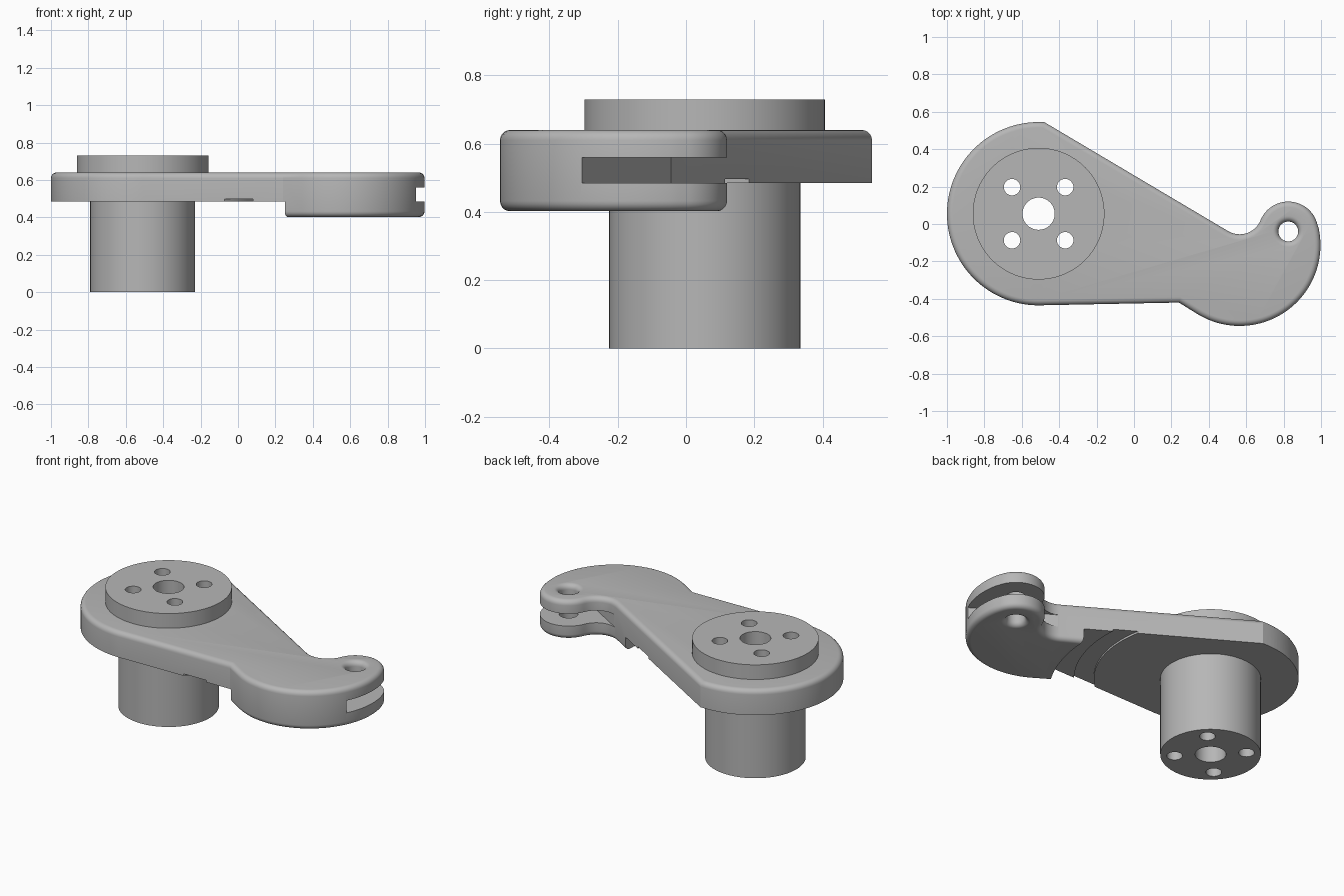
import bpy, bmesh
from math import sin, cos, radians, pi

if "Cube" in bpy.data.objects:
    bpy.data.objects.remove(bpy.data.objects["Cube"])

grey = bpy.data.materials.new("machined_grey")
grey.use_nodes = True
COLOUR = (0.47, 0.47, 0.47, 1)
grey.diffuse_color = COLOUR
grey.node_tree.nodes["Principled BSDF"].inputs["Base Color"].default_value = COLOUR

PIVOT = (-0.51, 0.055)      # axis of post and disc
EYE = (0.825, -0.04)        # axis of the pin hole in the hook
FLOOR, TOP, JAW = 0.485, 0.64, 0.402


def arc(center, r, a0, a1, step=3):
    n = max(2, round(abs(a1 - a0) / step))
    angles = [radians(a0 + (a1 - a0) * i / n) for i in range(n)]
    return [(center[0] + r * cos(a), center[1] + r * sin(a)) for a in angles]


def finish(bm, name):
    bmesh.ops.recalc_face_normals(bm, faces=bm.faces)
    mesh = bpy.data.meshes.new(name)
    bm.to_mesh(mesh)
    bm.free()
    mesh.materials.append(grey)
    obj = bpy.data.objects.new(name, mesh)
    bpy.context.collection.objects.link(obj)
    return obj


def prism(name, outline, z0, z1, fillet=0):
    """Extrude an outline, optionally rounding its top and bottom rims."""
    bm = bmesh.new()
    base = bm.faces.new([bm.verts.new((x, y, z0)) for x, y in outline])
    new = bmesh.ops.extrude_face_region(bm, geom=[base])["geom"]
    moved = [v for v in new if isinstance(v, bmesh.types.BMVert)]
    bmesh.ops.translate(bm, verts=moved, vec=(0, 0, z1 - z0))
    bmesh.ops.recalc_face_normals(bm, faces=bm.faces)
    if fillet:
        rims = [e for e in bm.edges if abs(e.verts[0].co.z - e.verts[1].co.z) < 1e-5]
        bmesh.ops.bevel(bm, geom=rims, offset=fillet, segments=5, profile=0.5,
                        affect='EDGES', clamp_overlap=False)
    return finish(bm, name)


def lathe(name, center, profile, steps=120):
    """Spin a closed (radius, z) profile about a vertical axis."""
    bm = bmesh.new()
    verts = [bm.verts.new((center[0] + r, center[1], z)) for r, z in profile]
    edges = [bm.edges.new((a, b)) for a, b in zip(verts, verts[1:])]
    bmesh.ops.spin(bm, geom=verts + edges, cent=(*center, 0), axis=(0, 0, 1),
                   angle=2 * pi, steps=steps)
    bmesh.ops.remove_doubles(bm, verts=bm.verts, dist=1e-5)
    return finish(bm, name)


def cylinder(name, center, r, z0, z1, step=3):
    return prism(name, arc(center, r, 0, 360, step), z0, z1)


def cut(obj, cutters):
    bpy.context.view_layer.objects.active = obj
    for c in cutters:
        c.hide_render = True
        mod = obj.modifiers.new("cut", 'BOOLEAN')
        mod.operation, mod.solver, mod.object = 'DIFFERENCE', 'EXACT', c
        bpy.ops.object.modifier_apply(modifier=mod.name)


# Arm outline: round head, swelling jaw, hook, concave throat, straight back edge
outline = arc(PIVOT, 0.49, 90, 270)
outline += [(PIVOT[0], -0.435), (0.24, -0.42)]
outline += arc((0.565, -0.113), 0.432, 239, 375)
outline += arc(EYE, 0.16, 15, 158)
outline += arc((0.565, 0.065), 0.12, 338, 239, 6)
outline += [(0.503, -0.038), (-0.48, 0.545)]
arm = prism("arm", outline, JAW, TOP, 0.03)

# Underside clearance around the post, with a shallow ring groove
GROOVE = FLOOR + 0.012
clearance = lathe("clearance_cutter", PIVOT, [
    (0, 0.3), (0.9, 0.3), (0.9, FLOOR), (0.76, FLOOR), (0.76, GROOVE),
    (0.65, GROOVE), (0.65, FLOOR), (0, FLOOR)])

# Slot splitting the hook, its wall in line with the straight back edge
slot = prism("slot_cutter", [(0.515, -0.045), (1.1, -0.393), (1.1, 0.3), (0.55, 0.3)],
             FLOOR, 0.56)

# Pin hole with rounded mouths
flare = [(0.053 + 0.03 * (1 - cos(a)), 0.03 * (1 - sin(a)))
         for a in [radians(15 * i) for i in range(7)]]
low = [(r, JAW + 0.03 - 0.03 + d) for r, d in flare]
high = [(r, TOP - d) for r, d in flare]
low = [(0.053 + 0.03 * (1 - sin(radians(15 * i))), JAW + 0.03 * (1 - cos(radians(15 * i))))
       for i in range(7)]
high = [(r, TOP + JAW - z) for r, z in reversed(low)]
pin = lathe("pin_cutter", EYE, [(0, 0.3), (0.083, 0.3)] + low + high
            + [(0.083, 0.75), (0, 0.75)], 48)

# Post below and disc above
post = cylinder("post", PIVOT, 0.28, 0, FLOOR)
disc = cylinder("top_disc", PIVOT, 0.352, TOP, 0.73)

# Centre bore and four bolt holes through everything
bores = [cylinder("bore_cutter", PIVOT, 0.086, -0.1, 0.9, 6)]
for sx in (-1, 1):
    for sy in (-1, 1):
        spot = (PIVOT[0] + sx * 0.142, PIVOT[1] + sy * 0.142)
        bores.append(cylinder("bolt_cutter", spot, 0.044, -0.1, 0.9, 10))

cut(arm, [clearance, slot, pin] + bores)
cut(post, bores)
cut(disc, bores)

for c in [clearance, slot, pin] + bores:
    bpy.data.objects.remove(c)

bpy.ops.object.select_all(action='DESELECT')
for part in (arm, post, disc):
    part.select_set(True)
bpy.context.view_layer.objects.active = arm
bpy.ops.object.shade_smooth_by_angle(angle=radians(30))
